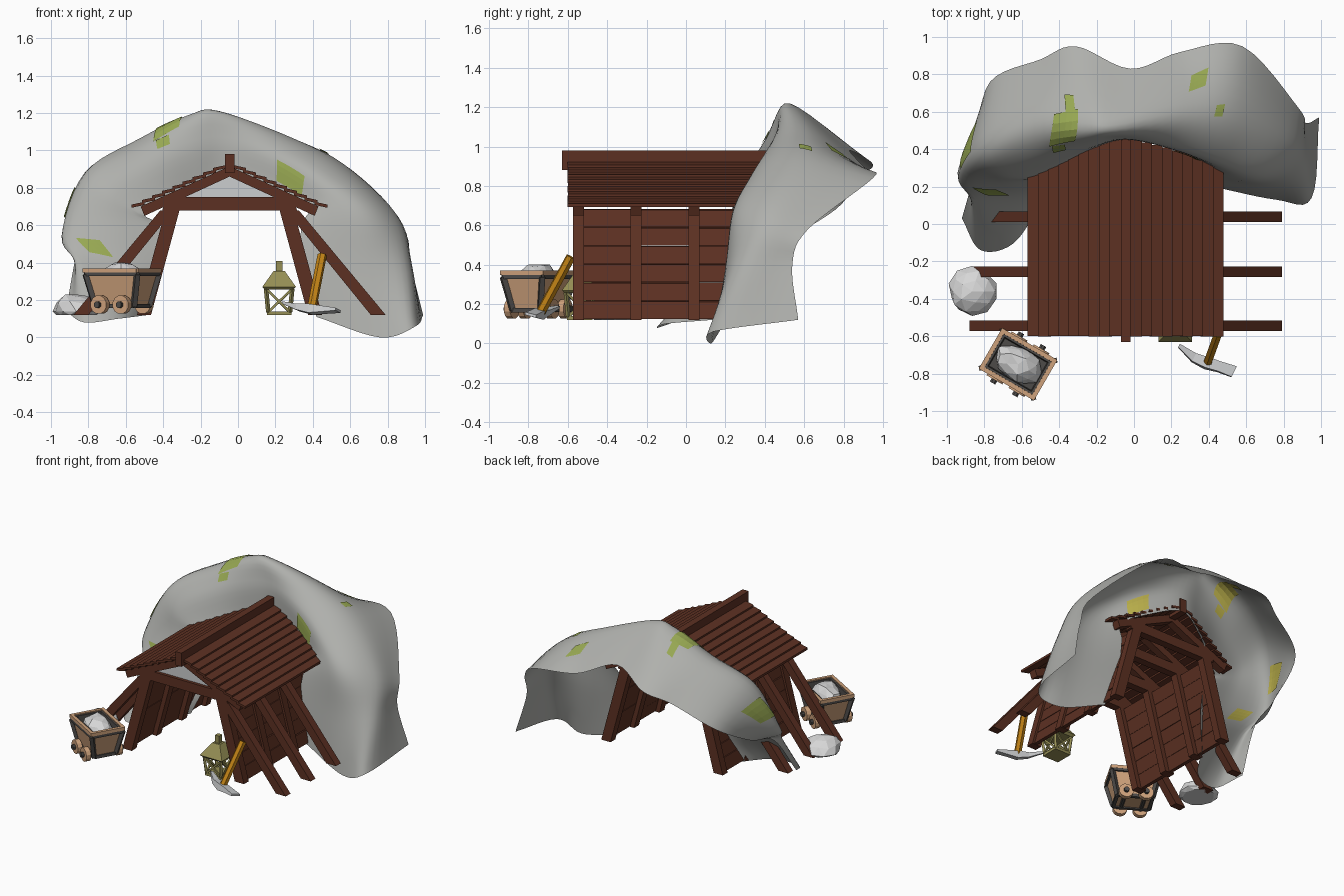
import bpy, bmesh, math, random
from mathutils import Vector, Matrix

if "Cube" in bpy.data.objects:
    bpy.data.objects.remove(bpy.data.objects["Cube"])
random.seed(4)

def mat(name, r, g, b):
    m = bpy.data.materials.new(name)
    m.diffuse_color = (r, g, b, 1)
    m.use_nodes = True
    m.node_tree.nodes["Principled BSDF"].inputs["Base Color"].default_value = m.diffuse_color
    return m

WOOD = mat("dark_wood", 0.108, 0.030, 0.016)
ROCK = mat("grey_rock", 0.43, 0.435, 0.415)
TAN = mat("tan_wood", 0.62, 0.36, 0.20)
IRON = mat("dark_iron", 0.075, 0.07, 0.066)
RUBBLE = mat("pale_stone", 0.68, 0.68, 0.68)
BRASS = mat("olive_brass", 0.30, 0.27, 0.09)
HANDLE = mat("orange_handle", 0.55, 0.23, 0.008)
STEEL = mat("light_steel", 0.60, 0.61, 0.62)
MOSS = mat("green_moss", 0.31, 0.39, 0.085)
MOSS_UNDER = mat("yellow_moss", 0.56, 0.49, 0.08)


class Part:
    """Collects lofted solids and turns them into one object."""
    def __init__(self, name, *mats):
        self.name, self.mats = name, mats
        self.v, self.f, self.m = [], [], []

    def loft(self, rings, m=0):
        n, o = len(rings[0]), len(self.v)
        for r in rings:
            self.v += [tuple(p) for p in r]
        faces = [tuple(range(o, o + n)), tuple(range(o + n * (len(rings) - 1), o + n * len(rings)))]
        for k in range(len(rings) - 1):
            for i in range(n):
                a, b = o + k * n + i, o + k * n + (i + 1) % n
                faces.append((a, b, b + n, a + n))
        self.f += faces
        self.m += [m] * len(faces)

    def prism(self, poly, y0, y1, m=0):
        self.loft([[(x, y, z) for x, z in poly] for y in (y0, y1)], m)

    def slab(self, hx, hy, z0, hx2, hy2, z1, m=0):
        self.loft([rect(hx, hy, z0), rect(hx2, hy2, z1)], m)

    def rod(self, a, b, r, m=0, sides=4):
        a, b = Vector(a), Vector(b)
        q = (b - a).to_track_quat('Z', 'Y')
        ring = [q @ Vector((r * math.cos(t), r * math.sin(t), 0)) for t in
                [2 * math.pi * (i + 0.5) / sides for i in range(sides)]]
        self.loft([[p + c for p in ring] for c in (a, b)], m)

    def build(self, solid=True, smooth=False):
        me = bpy.data.meshes.new(self.name)
        me.from_pydata(self.v, [], self.f)
        for m in self.mats:
            me.materials.append(m)
        for p, m in zip(me.polygons, self.m):
            p.material_index, p.use_smooth = m, smooth
        if solid:
            bm = bmesh.new()
            bm.from_mesh(me)
            bmesh.ops.recalc_face_normals(bm, faces=bm.faces)
            bm.to_mesh(me)
            bm.free()
        ob = bpy.data.objects.new(self.name, me)
        bpy.context.collection.objects.link(ob)
        return ob


def rect(hx, hy, z):
    return [(-hx, -hy, z), (hx, -hy, z), (hx, hy, z), (-hx, hy, z)]

# ---- timber shelter
CX = -0.045
frame, walls, roof = Part("timber_frames", WOOD), Part("wall_planks", WOOD), Part("roof_planks", WOOD)
for k, y in enumerate((-0.545, -0.255, 0.04, 0.315)):
    y0, y1 = y - 0.028, y + 0.028
    frame.prism([(CX - 0.36, 0.68), (CX + 0.36, 0.68), (CX + 0.34, 0.75), (CX - 0.34, 0.75)], y0, y1)
    for s in (-1, 1):
        leg = [(0.265, 0.69), (0.34, 0.69), (0.495, 0.12), (0.42, 0.12)]
        rafter = [(0, 0.915), (0.475, 0.70), (0.455, 0.65), (0, 0.86)]
        brace = [(0.30, 0.68), (0.37, 0.68), (0.835, 0.12), (0.755, 0.12)]
        for poly in (leg, rafter) + ((brace,) if k < 3 else ()):
            frame.prism([(CX + s * x, z) for x, z in poly], y0, y1)
frame.build()
gable = Part("gable_panel", STEEL)
gable.prism([(CX - 0.30, 0.74), (CX + 0.30, 0.74), (CX, 0.88)], -0.55, -0.545)
gable.build()

for s in (-1, 1):
    for i in range(6):
        z0, z1 = 0.125 + i * 0.093, 0.125 + i * 0.093 + 0.09
        for ya, yb in ((-0.55, -0.26), (-0.25, 0.035), (0.045, 0.33)):
            t = random.uniform(-0.005, 0.002)
            xs = [0.465 - (z - 0.12) * 0.272 for z in (z0, z1 + t)]
            walls.prism([(CX + s * (xs[0] - 0.012), z0), (CX + s * (xs[0] + 0.014), z0),
                         (CX + s * (xs[1] + 0.014), z1 + t), (CX + s * (xs[1] - 0.012), z1 - t)], ya, yb)
    for i in range(9):
        xa = 0.018 + i * 0.0545
        xb = xa + 0.07
        za, zb = 0.93 - 0.45 * xa, 0.946 - 0.45 * xb
        roof.prism([(CX + s * xa, za), (CX + s * xb, zb), (CX + s * xb, zb - 0.017), (CX + s * xa, za - 0.017)],
                   -0.60 + random.uniform(-0.003, 0.003), 0.45 - 0.014 * i)
walls.build()
roof.build()
ridge = Part("ridge_beam", WOOD)
ridge.prism([(CX - 0.025, 0.88), (CX + 0.025, 0.88), (CX + 0.025, 0.98), (CX - 0.025, 0.98)], -0.63, 0.46)
ridge.build()

# ---- rock sheet: each row runs from the shelter outwards to the back edge
LEFT = [
    [(-0.48, 0.14, 0.12), (-0.64, -0.10, 0.10), (-0.82, -0.14, 0.08), (-0.92, 0.03, 0.14)],
    [(-0.41, 0.20, 0.33), (-0.62, 0.12, 0.34), (-0.85, 0.10, 0.38), (-0.87, 0.22, 0.42)],
    [(-0.41, 0.25, 0.58), (-0.70, 0.21, 0.58), (-0.94, 0.25, 0.55), (-0.84, 0.45, 0.50)],
    [(-0.50, 0.24, 0.66), (-0.72, 0.27, 0.80), (-0.82, 0.42, 0.88), (-0.77, 0.76, 0.68)],
    [(-0.38, 0.31, 0.74), (-0.50, 0.35, 0.95), (-0.53, 0.55, 1.06), (-0.50, 0.88, 0.84)],
    [(-0.22, 0.40, 0.82), (-0.25, 0.42, 1.05), (-0.26, 0.54, 1.19), (-0.31, 0.95, 0.91)]]
RIGHT = [
    [(-0.04, 0.45, 0.89), (-0.05, 0.46, 1.07), (-0.10, 0.53, 1.21), (-0.02, 0.83, 0.98)],
    [(0.20, 0.40, 0.80), (0.24, 0.41, 0.98), (0.28, 0.60, 1.07), (0.25, 0.92, 0.88)],
    [(0.38, 0.32, 0.70), (0.47, 0.33, 0.85), (0.56, 0.55, 0.93), (0.58, 0.95, 0.84)],
    [(0.34, 0.28, 0.60), (0.66, 0.24, 0.67), (0.83, 0.40, 0.67), (0.88, 0.62, 0.58)],
    [(0.34, 0.24, 0.40), (0.71, 0.20, 0.38), (0.91, 0.28, 0.40), (0.92, 0.54, 0.40)],
    [(0.42, 0.20, 0.11), (0.76, 0.13, 0.0), (0.95, 0.14, 0.06), (0.99, 0.57, 0.12)]]
ROWS = [[Vector(p) for p in r] for r in LEFT + RIGHT]

def spline(pts, t):
    i = min(int(t), len(pts) - 2)
    f = t - i
    b, c = pts[i], pts[i + 1]
    a = pts[i - 1] if i else b * 2 - c
    d = pts[i + 2] if i + 2 < len(pts) else c * 2 - b
    return 0.5 * (2 * b + (c - a) * f + (2 * a - 5 * b + 4 * c - d) * f * f + (3 * b - a - 3 * c + d) * f ** 3)

def surf(u, v):
    return spline([spline(r, v) for r in ROWS], u)

def normal(u, v):
    e = 0.01
    return (surf(u + e, v) - surf(u - e, v)).cross(surf(u, v + e) - surf(u, v - e)).normalized()

def grid(part, u0, u1, v0, v1, nu, nv, off=0.0, flip=False, m=0, skew=0.0):
    o = len(part.v)
    for i in range(nu + 1):
        for j in range(nv + 1):
            u, v = u0 + (u1 - u0) * i / nu + skew * j / nv, v0 + (v1 - v0) * j / nv + skew * i / nu
            part.v.append(tuple(surf(u, v) + (normal(u, v) * off if off else Vector())))
    for i in range(nu):
        for j in range(nv):
            a = o + i * (nv + 1) + j
            q = (a, a + nv + 1, a + nv + 2, a + 1)
            part.f.append(q[::-1] if flip else q)
            part.m.append(m)

rock = Part("rock_shell", ROCK)
grid(rock, 0, 11, 0, 3, 66, 18)
rock.build(solid=False, smooth=True)

# moss: green outside, yellow inside
moss = Part("moss_patches", MOSS, MOSS_UNDER)
for u0, u1, v0, v1, skew in ((4.25, 4.75, 1.35, 2.1, 0.12), (4.3, 4.55, 1.1, 1.35, 0), (4.6, 4.8, 2.15, 2.4, 0),
                             (7.0, 7.65, 0.2, 0.75, -0.08), (7.05, 7.35, 2.35, 2.6, 0.08),
                             (7.5, 7.66, 1.95, 2.15, 0.04), (2.3, 2.75, 1.95, 2.45, 0.08),
                             (1.35, 1.75, 1.1, 1.5, 0.1)):
    grid(moss, u0, u1, v0, v1, 4, 4, 0.006, False, 0, skew)
    grid(moss, u0, u1, v0, v1, 4, 4, -0.006, True, 1, skew)
moss.build(solid=False)

# ---- stone heaps
def heap(name, loc, size, floor):
    bm = bmesh.new()
    bmesh.ops.create_icosphere(bm, subdivisions=2, radius=1)
    for v in bm.verts:
        v.co *= random.uniform(0.88, 1.06)
        v.co = Vector((v.co.x * size[0], v.co.y * size[1], v.co.z * size[2])) + Vector(loc)
        v.co.z = max(v.co.z, floor)
    me = bpy.data.meshes.new(name)
    bm.to_mesh(me)
    bm.free()
    me.materials.append(RUBBLE)
    ob = bpy.data.objects.new(name, me)
    bpy.context.collection.objects.link(ob)
    return ob

heap("rubble_pile", (-0.865, -0.36, 0.14), (0.13, 0.13, 0.10), 0.12)

# ---- ore cart, modelled straight and then turned
place = Matrix.Translation((-0.62, -0.75, 0)) @ Matrix.Rotation(math.radians(-30), 4, 'Z')
cart = Part("ore_cart", TAN, IRON)
cart.loft([rect(0.12, 0.08, 0.165), rect(0.16, 0.115, 0.35), rect(0.15, 0.105, 0.35), rect(0.14, 0.095, 0.29)])
cart.loft([rect(0.138, 0.093, 0.29), rect(0.147, 0.102, 0.362), rect(0.135, 0.09, 0.362), rect(0.13, 0.085, 0.30)], 1)
for s in (-1, 1):
    cart.rod((-0.16, s * 0.114, 0.358), (0.16, s * 0.114, 0.358), 0.0165)
    cart.rod((s * 0.159, -0.125, 0.358), (s * 0.159, 0.125, 0.358), 0.0165)
low, top = rect(0.12, 0.08, 0.168), rect(0.16, 0.115, 0.338)
for i in range(4):
    cart.rod(low[i], top[i], 0.019, 1)
    cart.rod(low[i], low[i - 1], 0.016, 1)
    cart.rod(top[i], top[i - 1], 0.014, 1)
for x in (-0.068, 0.068):
    cart.rod((x, -0.155, 0.175), (x, 0.155, 0.175), 0.018, 1, 8)
    for s in (-1, 1):
        cart.rod((x, s * 0.10, 0.175), (x, s * 0.135, 0.175), 0.05, 0, 12)
cart.build().matrix_world = place
heap("cart_load", (0, 0, 0.32), (0.14, 0.095, 0.09), 0.295).matrix_world = place

# ---- lantern
lamp = Part("lantern", BRASS)
lamp.slab(0.065, 0.065, 0.12, 0.065, 0.065, 0.14)
lamp.slab(0.075, 0.075, 0.255, 0.09, 0.09, 0.27)
lamp.slab(0.09, 0.09, 0.27, 0.03, 0.03, 0.355)
lamp.slab(0.017, 0.017, 0.35, 0.017, 0.017, 0.41)
low, top = rect(0.058, 0.058, 0.135), rect(0.07, 0.07, 0.26)
for i in range(4):
    lamp.rod(low[i], top[i], 0.012)
    lamp.rod(low[i], top[i - 1], 0.009)
    lamp.rod(low[i - 1], top[i], 0.009)
lamp.build().location = (0.22, -0.54, 0)

# ---- pickaxe
grip = Part("pickaxe_handle", HANDLE)
grip.rod((0.392, -0.745, 0.145), (0.45, -0.585, 0.44), 0.025, 0, 6)
grip.build()
head = Part("pickaxe_head", STEEL)
axis, up = Vector((0.9, -0.45, 0)).normalized(), Vector((0.1, 0.2, 0.97)).normalized()
side = axis.cross(up).normalized()
rings = []
for p, w, h in (((0.24, -0.65, 0.185), 0.01, 0.006), ((0.32, -0.715, 0.16), 0.024, 0.016),
                ((0.39, -0.745, 0.15), 0.03, 0.024), ((0.46, -0.765, 0.148), 0.028, 0.016),
                ((0.535, -0.79, 0.145), 0.032, 0.007)):
    c = Vector(p)
    rings.append([c + side * w * a + up * h * b for a, b in ((-1, -1), (1, -1), (1, 1), (-1, 1))])
head.loft(rings)
head.build()
